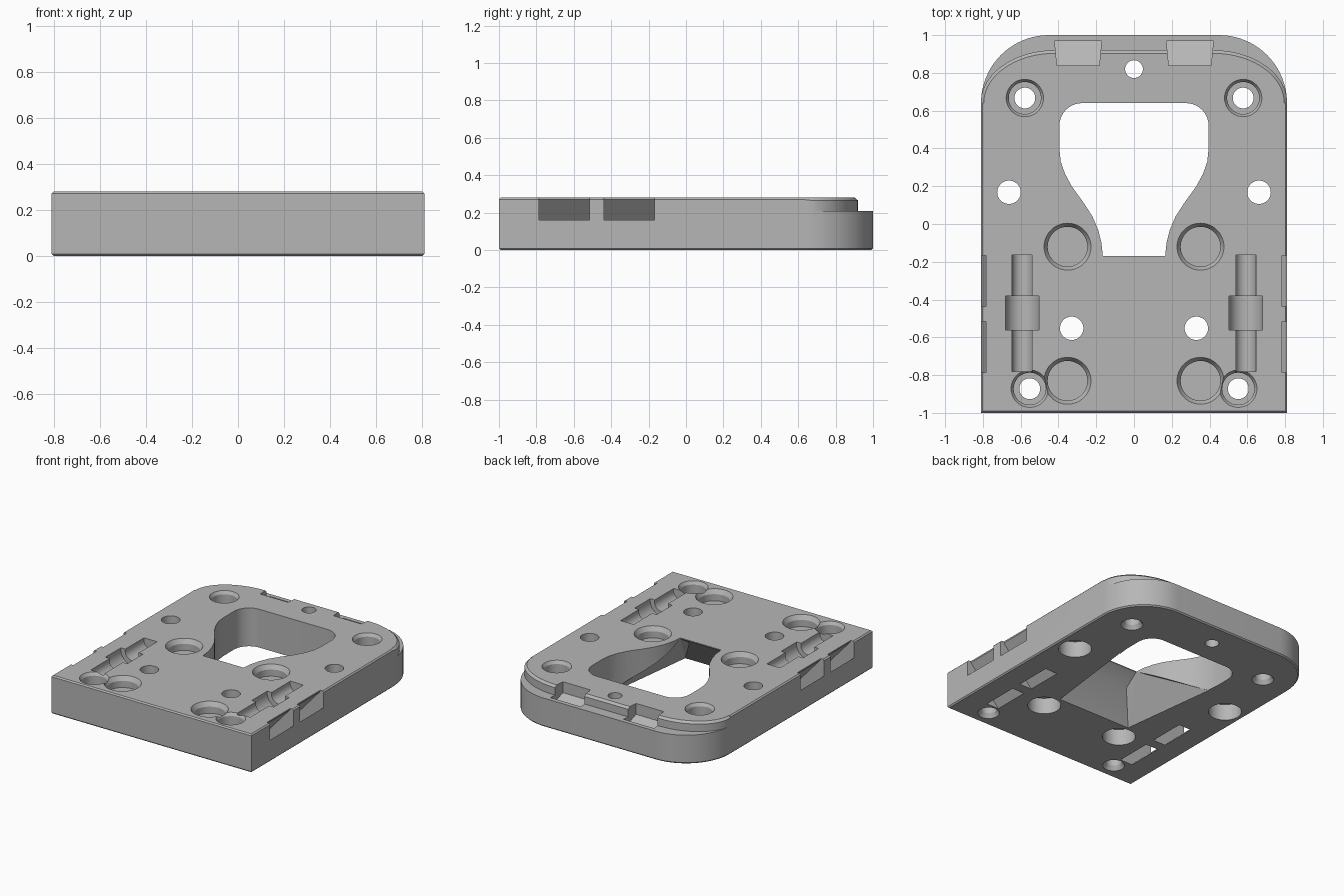
import bpy, bmesh, math
from mathutils import Matrix, Vector

if "Cube" in bpy.data.objects:
    bpy.data.objects.remove(bpy.data.objects["Cube"])

TOP = 0.28
grey = bpy.data.materials.new("plain_grey")
grey.use_nodes = True
grey.diffuse_color = (0.47, 0.47, 0.47, 1)
grey.node_tree.nodes["Principled BSDF"].inputs["Base Color"].default_value = (0.47, 0.47, 0.47, 1)


def finish(name, bm):
    bmesh.ops.recalc_face_normals(bm, faces=bm.faces)
    mesh = bpy.data.meshes.new(name)
    bm.to_mesh(mesh)
    bm.free()
    ob = bpy.data.objects.new(name, mesh)
    bpy.context.scene.collection.objects.link(ob)
    mesh.materials.append(grey)
    return ob


def loft(name, sections):
    """Skin equal-length closed loops and cap both ends."""
    bm = bmesh.new()
    loops = [[bm.verts.new(p) for p in s] for s in sections]
    n = len(loops[0])
    for a, b in zip(loops, loops[1:]):
        for i in range(n):
            bm.faces.new((a[i], a[(i + 1) % n], b[(i + 1) % n], b[i]))
    bm.faces.new(loops[0])
    bm.faces.new(loops[-1])
    return finish(name, bm)


def prism(name, outline, z0, z1):
    return loft(name, [[(x, y, z) for x, y in outline] for z in (z0, z1)])


def cone(name, x, y, r0, r1, z0, z1, along_y=False):
    bm = bmesh.new()
    mid = Vector((x, y, (z0 + z1) / 2))
    bmesh.ops.create_cone(bm, cap_ends=True, segments=48, radius1=r0, radius2=r1,
                          depth=z1 - z0, matrix=Matrix.Translation(mid))
    return finish(name, bm)


def rod(name, x, z, r, y0, y1):
    bm = bmesh.new()
    place = Matrix.Translation((x, (y0 + y1) / 2, z)) @ Matrix.Rotation(math.pi / 2, 4, 'X')
    bmesh.ops.create_cone(bm, cap_ends=True, segments=40, radius1=r, radius2=r,
                          depth=y1 - y0, matrix=place)
    return finish(name, bm)


def arc(cx, cy, rx, ry, steps=20):
    return [(cx + rx * math.cos(i / steps * math.pi / 2),
             cy + ry * math.sin(i / steps * math.pi / 2)) for i in range(steps + 1)]


def mirrored(half):
    return half + [(-x, y) for x, y in reversed(half)]


# Base plate with rounded rear corners and a fine chamfer top and bottom
plate = prism("base_plate", mirrored([(0.81, -1)] + arc(0.45, 0.64, 0.36, 0.36)), 0, TOP)
bm = bmesh.new()
bm.from_mesh(plate.data)
rims = [e for e in bm.edges if abs(e.verts[0].co.z - e.verts[1].co.z) < 0.001]
bmesh.ops.bevel(bm, geom=rims, offset=0.009, segments=1, affect='EDGES')
bm.to_mesh(plate.data)
bm.free()


def cut(cutter):
    mod = plate.modifiers.new("cut", 'BOOLEAN')
    mod.operation = 'DIFFERENCE'
    mod.solver = 'EXACT'
    mod.object = cutter
    bpy.context.view_layer.update()
    result = bpy.data.meshes.new_from_object(
        plate.evaluated_get(bpy.context.evaluated_depsgraph_get()))
    plate.modifiers.remove(mod)
    plate.data = result
    bpy.data.objects.remove(cutter)


# Stepped ledge around the rear
def ledge_outline(inset):
    inner = mirrored(arc(0.42, 0.64, 0.392 - inset, 0.28 - inset))
    return inner + [(-0.95, 0.64), (-0.95, 1.2), (0.95, 1.2), (0.95, 0.64)]


cut(loft("ledge_cutter", [[(x, y, z) for x, y in ledge_outline(d)]
                          for d, z in ((0, 0.21), (0, 0.265), (0.022, 0.285))]))

# Keyhole opening
neck = [(0.165, -0.17), (0.172, -0.1), (0.19, -0.03), (0.22, 0.04), (0.265, 0.11),
        (0.33, 0.2), (0.365, 0.265), (0.388, 0.33), (0.395, 0.4)]
cut(prism("keyhole_cutter", mirrored(neck + arc(0.275, 0.52, 0.12, 0.12, 10)), -0.1, 0.4))

# Flared relief under the keyhole neck
bm = bmesh.new()
for s in (-1, 1):
    for x, y, z in ((0.3, -0.42, 0), (0.3, -0.42, -0.02), (0.168, -0.28, 0.2),
                    (0.162, -0.168, 0.275), (0.392, 0.32, 0), (0.392, 0.32, -0.02)):
        bm.verts.new((s * x, y, z))
hull = bmesh.ops.convex_hull(bm, input=bm.verts)
bmesh.ops.delete(bm, geom=[v for v in bm.verts if not v.link_faces], context='VERTS')
cut(finish("relief_cutter", bm))

# Rear centre pin hole
cut(cone("pin_hole_cutter", 0, 0.82, 0.047, 0.047, -0.1, 0.4))

for s in (-1, 1):
    # Counterbored mounting holes at the corners
    for x, y in ((0.578, 0.667), (0.552, -0.872)):
        cut(cone("screw_cutter", s * x, y, 0.055, 0.055, -0.1, 0.4))
        cut(cone("head_cutter", s * x, y, 0.085, 0.085, 0.14, 0.4))
        cut(cone("head_rim_cutter", s * x, y, 0.083, 0.102, 0.255, 0.285))
        cut(cone("foot_rim_cutter", s * x, y, 0.075, 0.055, -0.001, 0.03))

    # Plain through holes with wide counterbores underneath
    for x, y in ((0.662, 0.168), (0.33, -0.552)):
        cut(cone("bolt_cutter", s * x, y, 0.062, 0.062, -0.1, 0.4))
        cut(cone("nut_cutter", s * x, y, 0.112, 0.112, -0.1, 0.12))

    # Shallow blind pockets with chamfered rims
    for y in (-0.12, -0.83):
        cut(cone("pocket_cutter", s * 0.352, y, 0.105, 0.105, 0.2, 0.4))
        cut(cone("pocket_rim_cutter", s * 0.352, y, 0.103, 0.126, 0.245, 0.283))

    # Groove for a rod with a wider seat in the middle
    cut(rod("rod_groove_cutter", s * 0.592, 0.265, 0.055, -0.78, -0.165))
    cut(rod("rod_seat_cutter", s * 0.592, 0.265, 0.09, -0.56, -0.38))

    # Sloping strap slots from the side down to the underside
    slot = [(0.86, 0.16), (0.86, 0.3), (0.785, 0.3), (0.782, 0.27),
            (0.54, 0), (0.54, -0.03), (0.64, -0.03), (0.64, 0), (0.81, 0.16)]
    for y0, y1 in ((-0.785, -0.515), (-0.438, -0.168)):
        cut(loft("strap_slot_cutter", [[(s * x, y, z) for x, z in slot] for y in (y0, y1)]))

    # Rear clip notches with sloping floors
    notch = [(0.172, 0.968), (0.42, 0.968), (0.408, 0.84), (0.184, 0.84)]
    floor = [0.14, 0.14, 0.2, 0.2]
    cut(loft("clip_notch_cutter", [
        [(s * x, y, z) for (x, y), z in zip(notch, floor)],
        [(s * x, y, 0.35) for x, y in notch]]))

# Smooth the curved walls while keeping the crisp edges
bpy.ops.object.select_all(action='DESELECT')
plate.select_set(True)
bpy.context.view_layer.objects.active = plate
bpy.ops.object.shade_smooth_by_angle(angle=math.radians(25))
